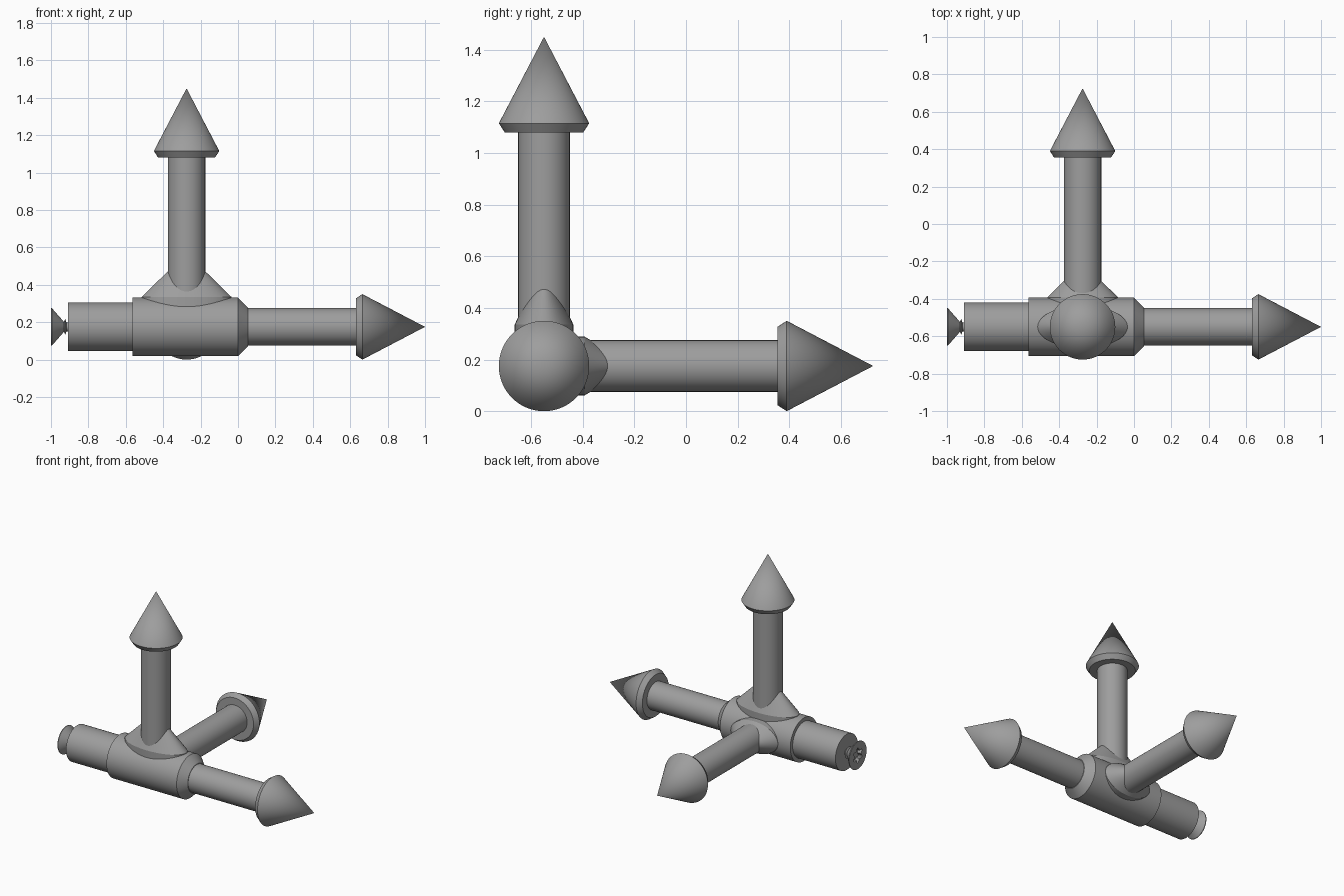
import bpy, bmesh, math
from mathutils import Matrix, Vector

cube = bpy.data.objects.get("Cube")
if cube:
    bpy.data.objects.remove(cube, do_unlink=True)

ORIGIN = Vector((-0.275, -0.55, 0.175))
SIDES = 64
# Rotations that send local z along each axis
TO = {
    "x": Matrix.Rotation(math.pi / 2, 4, "Y"),
    "y": Matrix.Rotation(-math.pi / 2, 4, "X"),
    "z": Matrix.Identity(4),
}

grey = bpy.data.materials.new("plain_grey")
grey.use_nodes = True
GREY = (0.34, 0.34, 0.34, 1)
grey.diffuse_color = GREY
grey.node_tree.nodes["Principled BSDF"].inputs["Base Color"].default_value = GREY


def lathe(name, axis, stations, flatten=1.0, sides=SIDES):
    """Turn (distance, radius) stations along an axis; flatten squeezes the local y."""
    bm = bmesh.new()
    rings = []
    for t, r in stations:
        if r == 0:
            rings.append([bm.verts.new((0, 0, t))])
            continue
        angles = [2 * math.pi * i / sides for i in range(sides)]
        rings.append([bm.verts.new((r * math.cos(a), r * flatten * math.sin(a), t)) for a in angles])
    for low, high in zip(rings, rings[1:]):
        for i in range(sides):
            j = (i + 1) % sides
            if len(high) == 1:
                bm.faces.new((low[i], low[j], high[0]))
            else:
                bm.faces.new((low[i], low[j], high[j], high[i]))
    for ring in (rings[0], rings[-1]):
        if len(ring) > 1:
            bm.faces.new(ring)
    bmesh.ops.recalc_face_normals(bm, faces=bm.faces)
    mesh = bpy.data.meshes.new(name)
    bm.to_mesh(mesh)
    bm.free()
    mesh.materials.append(grey)
    ob = bpy.data.objects.new(name, mesh)
    ob.matrix_world = Matrix.Translation(ORIGIN) @ TO[axis]
    bpy.context.collection.objects.link(ob)
    return ob


parts = []

# Three equal arrows, one along each axis
for axis in "xyz":
    parts.append(lathe(axis + "_shaft", axis, [(0.05, 0.1), (0.91, 0.1)]))
    parts.append(lathe(axis + "_arrow_head", axis, [(0.905, 0.152), (0.94, 0.175), (1.275, 0)]))

# Hub with a chamfered front end and a thinner rear sleeve
parts.append(lathe("hub", "x", [(-0.29, 0.157), (0.275, 0.157), (0.328, 0.104)]))
parts.append(lathe("rear_sleeve", "x", [(-0.635, 0.13), (-0.28, 0.13)]))

# Flattened flared collars blending the side arrows into the hub
parts.append(lathe("upper_collar", "z", [(0.1, 0.24), (0.16, 0.24), (0.297, 0.1)], 0.475))
parts.append(lathe("back_collar", "y", [(0.1, 0.19), (0.157, 0.19), (0.246, 0.1)], 0.6))

# Countersunk screw in the rear end
screw = lathe("screw", "x", [
    (-0.725, 0.1), (-0.72, 0.1), (-0.662, 0.034), (-0.656, 0.026),
    (-0.649, 0.042), (-0.642, 0.024), (-0.62, 0.024)])
parts.append(screw)

# Six-lobed driver socket cut into the screw
bm = bmesh.new()
outline = []
for i in range(48):
    a = 2 * math.pi * i / 48
    r = 0.045 + 0.01 * math.cos(6 * a)
    outline.append(bm.verts.new((r * math.cos(a), r * math.sin(a), -0.75)))
face = bm.faces.new(outline)
grown = bmesh.ops.extrude_face_region(bm, geom=[face])["geom"]
for v in grown:
    if isinstance(v, bmesh.types.BMVert):
        v.co.z = -0.695
bmesh.ops.recalc_face_normals(bm, faces=bm.faces)
mesh = bpy.data.meshes.new("socket_cutter")
bm.to_mesh(mesh)
bm.free()
mesh.materials.append(grey)
cutter = bpy.data.objects.new("socket_cutter", mesh)
cutter.matrix_world = screw.matrix_world.copy()
bpy.context.collection.objects.link(cutter)
cut = screw.modifiers.new("socket", "BOOLEAN")
cut.operation = "DIFFERENCE"
cut.object = cutter
cut.solver = "EXACT"

# Apply the cut and drop the helper
bpy.context.view_layer.objects.active = screw
screw.select_set(True)
bpy.ops.object.modifier_apply(modifier=cut.name)
bpy.data.objects.remove(cutter, do_unlink=True)

# Smooth round surfaces, crisp edges
bpy.ops.object.select_all(action="DESELECT")
for ob in parts:
    ob.select_set(True)
bpy.context.view_layer.objects.active = parts[0]
bpy.ops.object.shade_smooth_by_angle(angle=math.radians(25))
